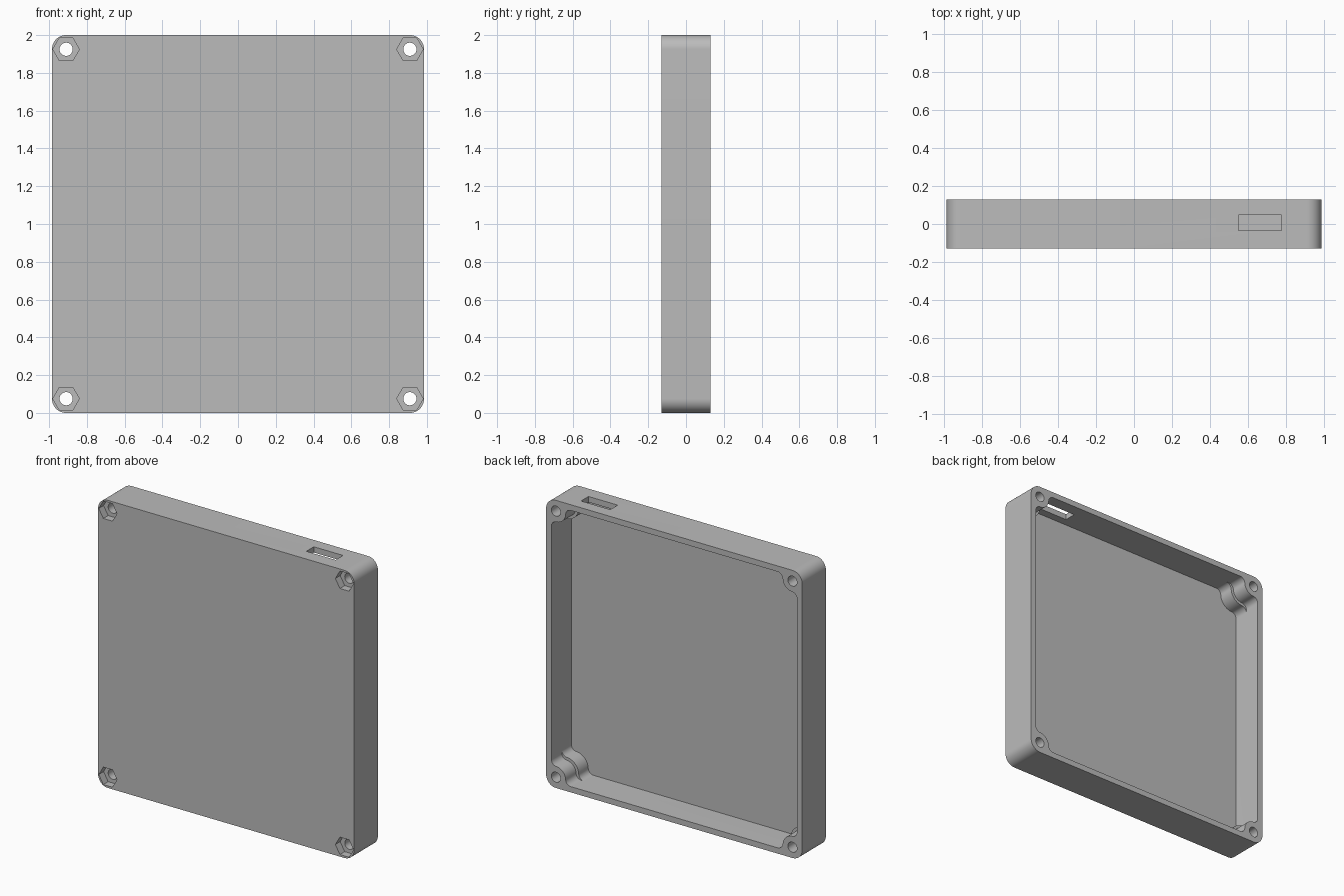
import bpy, bmesh
from math import pi, sin, cos, atan2, sqrt

if "Cube" in bpy.data.objects:
    bpy.data.objects.remove(bpy.data.objects["Cube"])

HALF_X, HALF_Z, HALF_Y = 0.985, 1.0, 0.13
CORNER = 0.075                      # outer corner radius, centred on the screws
SCREW_X, SCREW_Z = HALF_X - CORNER, HALF_Z - CORNER
WALL, FLOOR = 0.04, 0.04
SIGNS = [(1, 1), (-1, 1), (-1, -1), (1, -1)]

grey = bpy.data.materials.new("matte_grey")
grey.use_nodes = True
grey.diffuse_color = (0.5, 0.5, 0.5, 1)
grey.node_tree.nodes["Principled BSDF"].inputs["Base Color"].default_value = (0.5, 0.5, 0.5, 1)


def arc(u, v, r, start, end, steps):
    return [(u + r * cos(start + (end - start) * i / steps),
             v + r * sin(start + (end - start) * i / steps)) for i in range(steps + 1)]


def prism(name, points, y0, y1):
    """Extrude an outline in the x-z plane from y0 to y1."""
    bm = bmesh.new()
    face = bm.faces.new([bm.verts.new((x, y0, z + HALF_Z)) for x, z in points])
    new = bmesh.ops.extrude_face_region(bm, geom=[face])["geom"]
    moved = [g for g in new if isinstance(g, bmesh.types.BMVert)]
    bmesh.ops.translate(bm, verts=moved, vec=(0, y1 - y0, 0))
    bmesh.ops.recalc_face_normals(bm, faces=bm.faces)
    mesh = bpy.data.meshes.new(name)
    bm.to_mesh(mesh)
    bm.free()
    mesh.materials.append(grey)
    obj = bpy.data.objects.new(name, mesh)
    bpy.context.collection.objects.link(obj)
    return obj


def four_corners(corner):
    """Repeat a corner outline, given around the screw centre, in all corners."""
    points = []
    for sx, sz in SIGNS:
        part = corner if sx * sz > 0 else corner[::-1]
        points += [(sx * (SCREW_X + u), sz * (SCREW_Z + v)) for u, v in part]
    return points


def boss_corner(radius, fillet=0.04):
    """Cavity corner that wraps round a screw boss with blended sides."""
    w = CORNER - WALL
    c = w - fillet
    h = sqrt((radius + fillet) ** 2 - c ** 2)
    side = arc(c, -h, fillet, 0, atan2(h, -c), 10)
    start = atan2(-h, c)
    end = -pi / 2 - (start + pi)
    boss = arc(0, 0, radius, start, end, 16)[1:-1]
    return side + boss + [(v, u) for u, v in reversed(side)]


# Rounded outer block
case = prism("open_case", four_corners(arc(0, 0, CORNER, 0, pi / 2, 16)), -HALF_Y, HALF_Y)

# Cavity: wide bosses near the floor, slimmer bosses near the rim
cutters = [
    prism("deep_cavity", four_corners(boss_corner(0.095)), FLOOR - HALF_Y, HALF_Y + 0.05),
    prism("rim_cavity", four_corners(boss_corner(0.075)), 0.015, HALF_Y + 0.08),
]

# Screw holes and hexagonal nut pockets
for sx, sz in SIGNS:
    x, z = sx * SCREW_X, sz * SCREW_Z
    cutters.append(prism("screw_hole", arc(x, z, 0.035, 0, 2 * pi, 32)[:-1], -0.2, 0.25))
    cutters.append(prism("nut_pocket", arc(x, z, 0.07, 0, 2 * pi, 6)[:-1], -0.2, -0.077))

# Connector slot in the top wall
cutters.append(prism("connector_slot",
                     [(0.55, 0.9), (0.775, 0.9), (0.775, 1.1), (0.55, 1.1)], -0.035, 0.047))

for cutter in cutters:
    cutter.hide_render = True
    mod = case.modifiers.new(cutter.name, "BOOLEAN")
    mod.operation = "DIFFERENCE"
    mod.solver = "EXACT"
    mod.object = cutter

# Bake the cuts and discard the cutters
bpy.context.view_layer.update()
baked = bpy.data.meshes.new_from_object(case.evaluated_get(bpy.context.evaluated_depsgraph_get()))
case.modifiers.clear()
case.data = baked
for cutter in cutters:
    bpy.data.objects.remove(cutter)

for obj in bpy.context.selected_objects:
    obj.select_set(False)
case.select_set(True)
bpy.context.view_layer.objects.active = case
bpy.ops.object.shade_smooth_by_angle(angle=pi / 6)
